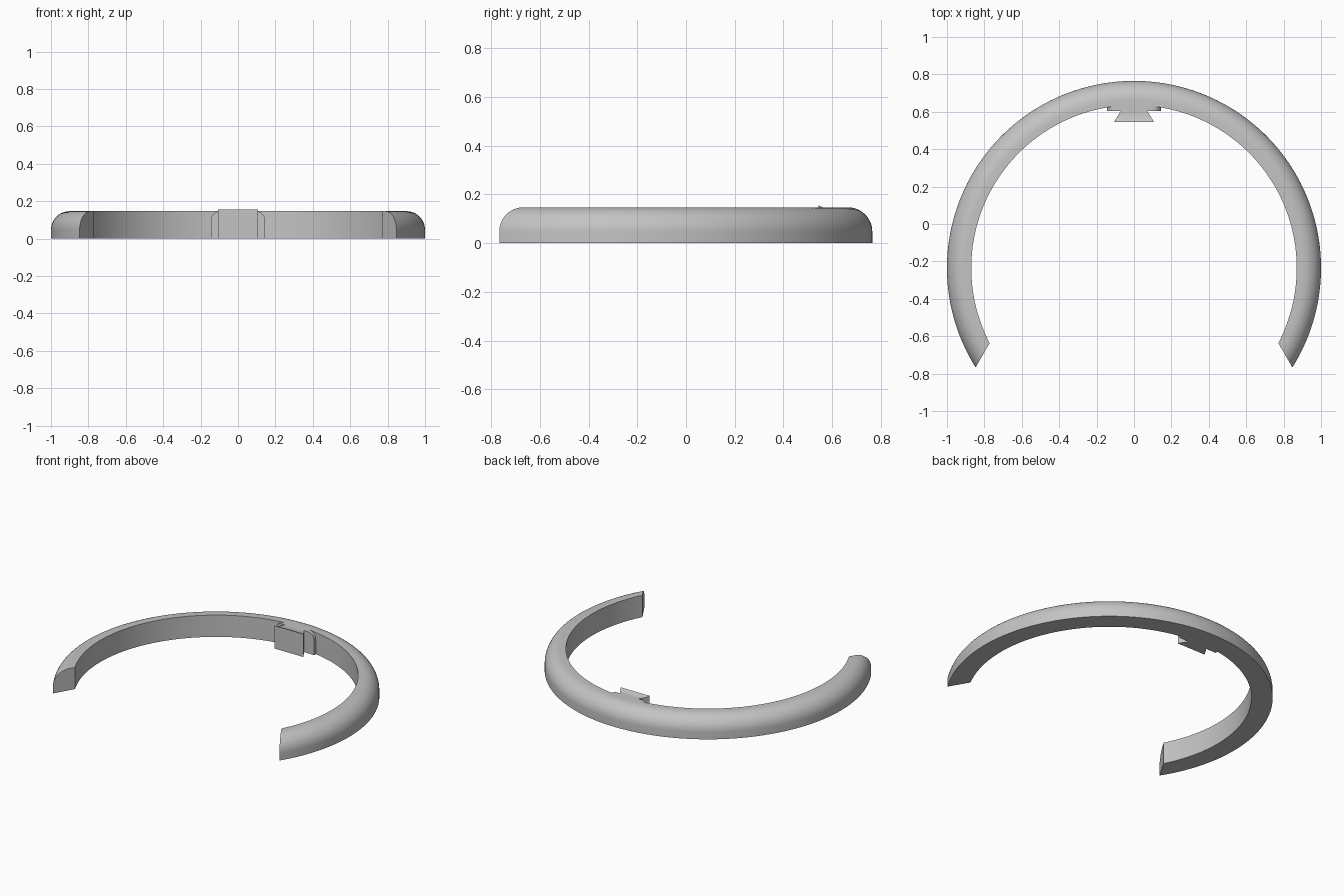
import bpy, bmesh
from math import sin, cos, acos, pi, radians

cube = bpy.data.objects.get("Cube")
if cube:
    bpy.data.objects.remove(cube, do_unlink=True)

CENTRE_Y = -0.235
HEIGHT = 0.147
INNER, OUTER = 0.87, 1.0

grey = bpy.data.materials.new("plain_grey")
grey.use_nodes = True
grey.diffuse_color = (0.55, 0.55, 0.55, 1)
grey.node_tree.nodes["Principled BSDF"].inputs["Base Color"].default_value = (0.55, 0.55, 0.55, 1)


def finish(name, bm):
    bmesh.ops.recalc_face_normals(bm, faces=bm.faces)
    mesh = bpy.data.meshes.new(name)
    bm.to_mesh(mesh)
    bm.free()
    mesh.materials.append(grey)
    ob = bpy.data.objects.new(name, mesh)
    bpy.context.collection.objects.link(ob)
    bpy.ops.object.select_all(action='DESELECT')
    ob.select_set(True)
    bpy.context.view_layer.objects.active = ob
    bpy.ops.object.shade_smooth_by_angle(angle=radians(30))
    return ob


def loft(bm, rings):
    """Skin equal closed loops and cap both ends."""
    loops = [[bm.verts.new(p) for p in ring] for ring in rings]
    n = len(loops[0])
    for a, b in zip(loops, loops[1:]):
        for i in range(n):
            j = (i + 1) % n
            bm.faces.new((a[i], a[j], b[j], b[i]))
    bm.faces.new(loops[0])
    bm.faces.new(loops[-1])
    return loops


# Open ring: flat base and inner wall, rounded outer shoulder, slanted end cuts
ROUND = 0.1
profile = [(INNER, 0), (OUTER, 0)]
for k in range(13):
    a = k / 12 * pi / 2
    profile.append((OUTER - ROUND + ROUND * cos(a), HEIGHT - ROUND + ROUND * sin(a)))
profile.append((INNER, HEIGHT))

STEPS = 128
sections = []
for s in range(STEPS + 1):
    section = []
    for r, z in profile:
        start = radians(30) - acos(0.4675 / r)
        t = start + (pi - 2 * start) * s / STEPS
        section.append((r * cos(t), CENTRE_Y + r * sin(t), z))
    sections.append(section)
bm = bmesh.new()
loft(bm, sections)
finish("open_ring", bm)

# Mounting pad on the inner wall, with rounded upper corners
HALF, CORNER = 0.145, 0.05
right = [(HALF, 0)]
for k in range(9):
    a = k / 8 * pi / 2
    right.append((HALF - CORNER + CORNER * cos(a), HEIGHT - CORNER + CORNER * sin(a)))
outline = right + [(-x, z) for x, z in reversed(right)]
bm = bmesh.new()
loft(bm, [[(x, y, z) for x, z in outline] for y in (0.605, 0.637)])
finish("mounting_pad", bm)

# Dovetail key with a slightly raised front lip
stations = [(0.545, 0.107, 0.155), (0.56, 0.098, HEIGHT),
            (0.605, 0.07, HEIGHT), (0.63, 0.07, HEIGHT)]
bm = bmesh.new()
loft(bm, [[(-w, y, 0), (w, y, 0), (w, y, z), (-w, y, z)] for y, w, z in stations])
finish("dovetail_key", bm)
